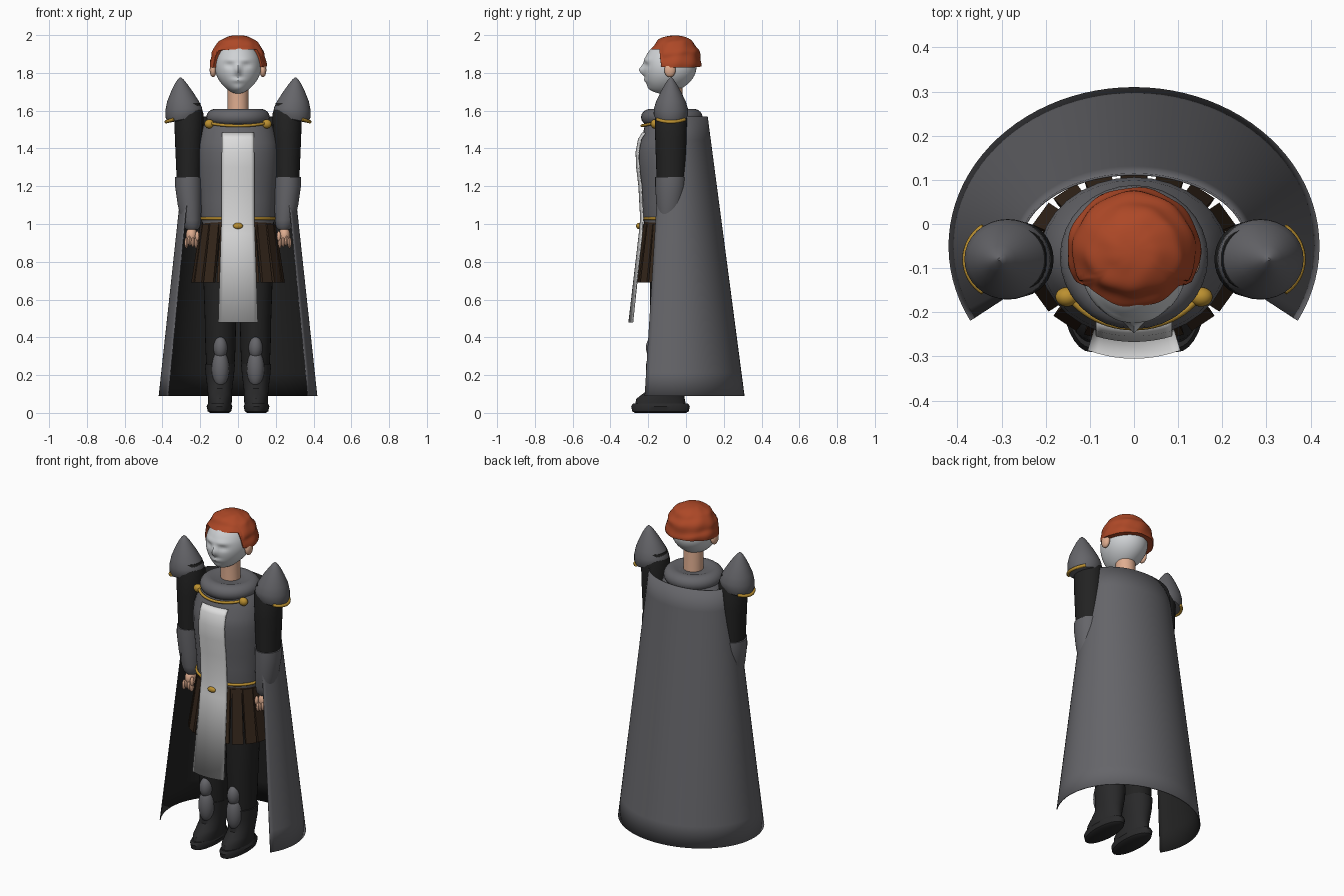
import bpy, bmesh, math
from math import sin, cos, pi, radians, exp
from mathutils import Vector

if "Cube" in bpy.data.objects:
    bpy.data.objects.remove(bpy.data.objects["Cube"])


def material(name, r, g, b):
    m = bpy.data.materials.new(name)
    m.use_nodes = True
    m.diffuse_color = (r, g, b, 1)
    bsdf = next(n for n in m.node_tree.nodes if n.type == 'BSDF_PRINCIPLED')
    bsdf.inputs["Base Color"].default_value = (r, g, b, 1)
    return m


STEEL = material("steel grey", .13, .13, .142)
BLACK = material("black cloth", .016, .016, .016)
BOOT = material("boot black", .022, .022, .023)
BROWN = material("dark brown leather", .036, .02, .011)
WHITE = material("white cloth", .72, .72, .72)
PALE = material("pale face", .62, .64, .66)
HAIR = material("red hair", .42, .065, .02)
SKIN = material("skin", .74, .42, .28)
GOLD = material("gold", .5, .28, .03)
SMOOTH = []
CY = -.075  # depth of the body axis


def finish(name, bm, *mats):
    bmesh.ops.recalc_face_normals(bm, faces=bm.faces)
    me = bpy.data.meshes.new(name)
    bm.to_mesh(me)
    bm.free()
    for m in mats:
        me.materials.append(m)
    ob = bpy.data.objects.new(name, me)
    bpy.context.collection.objects.link(ob)
    SMOOTH.append(ob)
    return ob


def skin_rings(bm, rows, closed):
    """Bridge equal rows of vertices with quads."""
    n = len(rows[0])
    for a, b in zip(rows, rows[1:]):
        for i in range(n if closed else n - 1):
            j = (i + 1) % n
            bm.faces.new((a[i], a[j], b[j], b[i]))


def loft(name, rings, mat, n=32):
    """Stack ellipses (z, rx, ry, cx, cy, tilt) and cap the ends."""
    bm = bmesh.new()
    rows = []
    for z, rx, ry, cx, cy, tilt in rings:
        rows.append([bm.verts.new((cx + rx * cos(t), cy + ry * sin(t), z + tilt * rx * cos(t)))
                     for t in (2 * pi * i / n for i in range(n))])
    skin_rings(bm, rows, True)
    bm.faces.new(rows[0])
    bm.faces.new(rows[-1])
    return finish(name, bm, mat)


def body(name, rings, mat, cx=0):
    """Loft from short rings (z, rx, ry, cy)."""
    return loft(name, [(z, rx, ry, cx, cy, 0) for z, rx, ry, cy in rings], mat)


def ball(name, loc, size, mat, n=24):
    bm = bmesh.new()
    bmesh.ops.create_uvsphere(bm, u_segments=n, v_segments=n // 2, radius=1)
    for v in bm.verts:
        v.co = Vector(loc) + v.co * Vector(size)
    return finish(name, bm, mat)


def tube(name, pts, r, mat, cyclic=False):
    cu = bpy.data.curves.new(name, 'CURVE')
    cu.dimensions = '3D'
    cu.bevel_depth, cu.bevel_resolution, cu.use_fill_caps = r, 3, True
    sp = cu.splines.new('POLY')
    sp.points.add(len(pts) - 1)
    for p, co in zip(sp.points, pts):
        p.co = (*co, 1)
    sp.use_cyclic_u = cyclic
    cu.materials.append(mat)
    ob = bpy.data.objects.new(name, cu)
    bpy.context.collection.objects.link(ob)


def arc(a0, a1, n, rx, ry, cx, cy, z, dip=0):
    """Elliptic arc whose middle sinks by dip."""
    out = []
    for i in range(n + 1):
        t = radians(a0 + (a1 - a0) * i / n)
        out.append((cx + rx * cos(t), cy + ry * sin(t), z - dip * sin(pi * i / n)))
    return out


# Head: a sphere shaped with a narrow jaw, eye sockets, nose and lips
bm = bmesh.new()
bmesh.ops.create_uvsphere(bm, u_segments=64, v_segments=48, radius=1)
for v in bm.verts:
    x, y, z = v.co
    low = max(0, -z)
    px, py, pz = x * .122 * (1 - .22 * low * low), y * .14 - .035 * low * low, z * .14
    if y < 0:
        bump = lambda bx, bz, sx, sz: exp(-((abs(px) - bx) / sx) ** 2 - ((pz - bz) / sz) ** 2)
        py -= .024 * bump(0, -.015, .014, .025) + .007 * bump(0, -.07, .03, .01)
        py -= .006 * bump(.04, .04, .04, .012) + .008 * bump(0, -.115, .03, .02)
        py += .010 * bump(.045, .01, .025, .015) + .004 * bump(0, -.05, .03, .008)
    v.co = (px, py - .085, pz + 1.83)
finish("head", bm, PALE)

# Hair: wavy cap, cut short over the forehead
bm = bmesh.new()
rows = [[] for _ in range(26)]
for i in range(72):
    a = 2 * pi * i / 72
    front = min(1, max(0, (-sin(a) - .5) / .12))
    last = radians(95 - 35 * front)
    for k, row in enumerate(rows):
        p = max(.02, last * min(k, 24) / 24)
        r = sin(p) ** .8 * (1 + .022 * sin(p * 13 + .6 * sin(3 * a)) + .012 * sin(9 * a + 5 * p))
        r *= .78 if k == 25 else 1
        row.append(bm.verts.new((.148 * r * cos(a), -.06 + .14 * r * sin(a),
                                 1.845 + .153 * cos(p) + .004 * sin(p * 10 + 2 * a) * sin(p))))
skin_rings(bm, rows, True)
bm.faces.new(rows[0])
finish("hair", bm, HAIR)

# Neck, collar and torso
body("neck", [(1.52, .06, .06, -.07), (1.6, .055, .055, -.07), (1.74, .055, .055, -.075)], SKIN)
body("breastplate", [(1, .19, .145, CY), (1.03, .194, .152, CY), (1.12, .199, .158, CY),
                     (1.2, .205, .165, CY), (1.3, .213, .178, CY), (1.38, .215, .181, CY),
                     (1.43, .21, .174, CY), (1.48, .197, .152, CY), (1.54, .175, .14, CY),
                     (1.59, .13, .11, CY)], STEEL)
loft("collar", [(1.565 + .045 * sin(t), .118 + .05 * cos(t), .113 + .05 * cos(t), 0, CY, 0)
                for t in (radians(200 - 20 * k) - pi / 1.5 for k in range(-2, 17))], STEEL)
tube("neck_chain", arc(212, 328, 24, .178, .158, 0, CY, 1.535, .015), .008, GOLD)

# Belt, buckle and hips
tube("belt_trim", arc(0, 354, 59, .197, .156, 0, CY, 1.03), .008, GOLD, True)
body("belt", [(.94, .195, .15, CY), (.98, .193, .15, CY), (1.02, .188, .147, CY)], BROWN)
body("hips", [(.8, .185, .13, CY), (.9, .185, .135, CY), (1, .18, .135, CY)], BLACK)
ball("buckle", (0, -.252, .99), (.026, .012, .016), GOLD)

# Skirt of hanging leather straps
bm = bmesh.new()
for k in range(18):
    a = radians(10 + 20 * k)
    out = Vector((cos(a) / .24, sin(a) / .19, 0)).normalized()
    side = Vector((-out.y, out.x, 0))
    quads = []
    for z, rx, ry, w in ((1, .187, .14, .027), (.69, .235, .185, .031)):
        c = Vector((rx * cos(a), CY + ry * sin(a), z))
        quads.append([bm.verts.new(c + side * w * s + out * .01 * o)
                      for s, o in ((-1, -1), (1, -1), (1, 1), (-1, 1))])
    skin_rings(bm, quads, True)
    for q in quads:
        bm.faces.new(q)
finish("skirt_straps", bm, BROWN)

# Tabard: thin cloth panel over the chest, hanging to the knees
bm = bmesh.new()
rows = []
for z, y, w in ((1.485, -.232, .086), (1.45, -.254, .086), (1.38, -.267, .086), (1.3, -.264, .087),
                (1.2, -.252, .087), (1.03, -.243, .087), (.95, -.25, .09), (.48, -.305, .105)):
    rows.append([bm.verts.new((w * u / 5, y + 1.7 * (w * u / 5) ** 2, z)) for u in range(-5, 6)])
skin_rings(bm, rows, False)
tabard = finish("tabard", bm, WHITE)
tabard.modifiers.new("thickness", 'SOLIDIFY').thickness = .007

# Cape: flared open cone with a dark lining
bm = bmesh.new()
rows = []
for k in range(13):
    f = k / 12
    rx, ry = .26 + .16 * f, .165 + .195 * f
    rows.append([bm.verts.new(p) for p in arc(-28, 208, 60, rx, ry, 0, -.05, 1.568 - 1.478 * f)])
skin_rings(bm, rows, False)
cape = finish("cape", bm, STEEL, BLACK)
# Orient every face outward so that the lining falls on the inside
if sum(p.normal.dot(p.center - Vector((0, -.05, p.center.z))) for p in cape.data.polygons) < 0:
    cape.data.flip_normals()
sol = cape.modifiers.new("lining", 'SOLIDIFY')
sol.thickness, sol.offset, sol.material_offset = .005, -1, 1

for s, side in ((1, "left"), (-1, "right")):
    ball(side + "_ear", (s * .132, -.085, 1.815), (.018, .03, .038), SKIN)
    ball(side + "_collar_stud", (s * .152, -.165, 1.53), (.026, .022, .024), GOLD)

    # Arm
    body(side + "_sleeve", [(1.64, .06, .07, -.08), (1.58, .078, .085, -.08), (1.45, .074, .083, -.08),
                            (1.22, .064, .075, -.08)], BLACK, s * .26)
    loft(side + "_bracer", [(1.25, .071, .081, s * .262, -.082, 0), (1.2, .071, .08, s * .262, -.083, 0),
                            (1.1, .063, .07, s * .256, -.087, 0), (1.02, .052, .056, s * .248, -.093, 0),
                            (.985, .043, .044, s * .244, -.097, 0), (.97, .03, .03, s * .243, -.098, 0)], STEEL)
    ball(side + "_palm", (s * .246, -.1, .94), (.03, .038, .045), SKIN)
    for k in range(4):
        ball(f"{side}_finger_{k + 1}", (s * (.222 + .017 * k), -.125, .9 + .006 * (k % 3)),
             (.01, .018, .03), SKIN, 12)
    ball(side + "_thumb", (s * .216, -.13, .935), (.011, .014, .028), SKIN, 12)

    # Pointed shoulder guard with a gold edge on its outer side
    loft(side + "_shoulder_guard", [(z, r, r * .93, s * cx, -.08, -s * tilt) for z, r, cx, tilt in (
        (1.552, .07, .285, .2), (1.556, .088, .285, .2), (1.58, .098, .286, .15), (1.61, .097, .287, .05),
        (1.65, .084, .291, 0), (1.7, .058, .297, 0), (1.74, .034, .302, 0), (1.765, .016, .304, 0),
        (1.776, .003, .305, 0))], STEEL)
    tube(side + "_shoulder_trim", [(s * x, y, z) for x, y, z in
                                   arc(-55, 55, 16, .094, .088, .286, -.08, 1.553, .012)], .009, GOLD)

    # Leg and boot
    body(side + "_leg", [(.2, .072, .085, -.09), (.35, .08, .09, -.09), (.5, .083, .1, -.09),
                         (.7, .09, .105, -.085), (.92, .092, .11, -.08)], BLACK, s * .093)
    body(side + "_boot", [(.04, .062, .135, -.135), (.075, .064, .128, -.135), (.1, .064, .11, -.12),
                          (.13, .066, .092, -.1), (.2, .075, .092, -.09), (.26, .08, .094, -.09)],
         BOOT, s * .096)
    body(side + "_sole", [(0, .05, .135, -.135), (.008, .062, .15, -.135), (.035, .068, .155, -.135),
                          (.05, .06, .145, -.135)], BOOT, s * .098)
    ball(side + "_greave", (s * .093, -.165, .235), (.046, .047, .1), STEEL)
    ball(side + "_knee_guard", (s * .093, -.17, .345), (.037, .042, .06), STEEL)

# Smooth shading with crisp edges
bpy.ops.object.select_all(action='DESELECT')
for ob in SMOOTH:
    ob.select_set(True)
bpy.context.view_layer.objects.active = SMOOTH[0]
bpy.ops.object.shade_smooth_by_angle(angle=radians(40))
